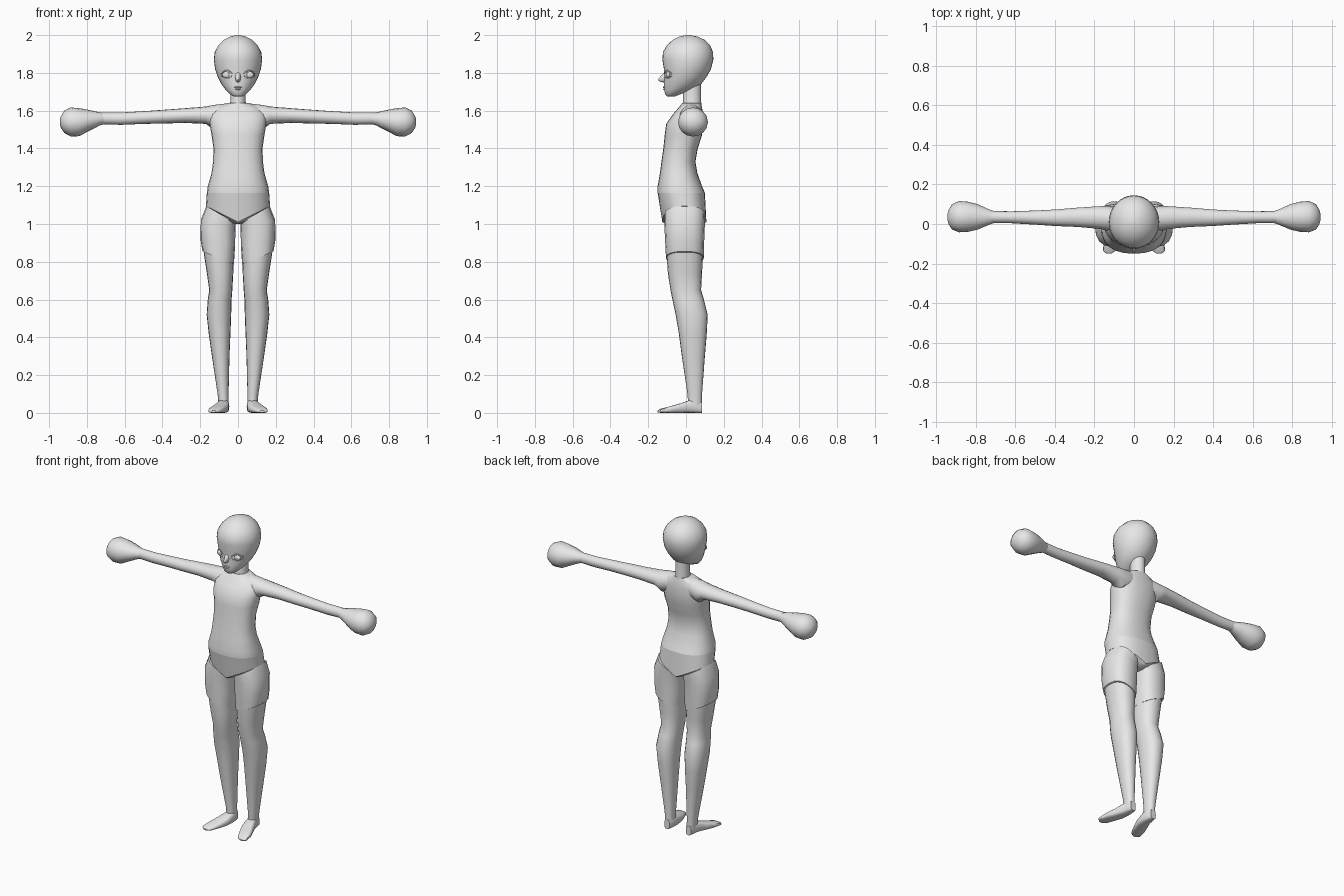
import bpy
import bmesh
from math import cos, sin, pi, radians, sqrt
from mathutils import Vector

# Remove the default object
default_cube = bpy.data.objects.get("Cube")
if default_cube:
    bpy.data.objects.remove(default_cube, do_unlink=True)

# Single plain body colour
clay = bpy.data.materials.new("light grey")
clay.use_nodes = True
clay.diffuse_color = (.8, .8, .8, 1)
clay.node_tree.nodes["Principled BSDF"].inputs["Base Color"].default_value = clay.diffuse_color


def finish(name, bm, sharp_angle):
    """Turn a bmesh into a shaded object."""
    bmesh.ops.recalc_face_normals(bm, faces=bm.faces)
    mesh = bpy.data.meshes.new(name)
    bm.to_mesh(mesh)
    bm.free()
    mesh.materials.append(clay)
    mesh.shade_smooth()
    mesh.set_sharp_from_angle(angle=radians(sharp_angle))
    obj = bpy.data.objects.new(name, mesh)
    bpy.context.scene.collection.objects.link(obj)
    return obj


def squash(value, power):
    """Round or square off a cross-section coordinate."""
    return abs(value) ** power * (1 if value >= 0 else -1)


def loft(name, axis, sections, side=1, count=24, power=1, sharp_angle=40):
    """Skin rings: position, low/high bounds on both cross axes, tilt, vee."""
    bm = bmesh.new()
    rings = []
    for position, a_low, a_high, b_low, b_high, *slant in sections:
        tilt, vee = (slant + [0, 0])[:2]
        ring = []
        for step in range(count):
            angle = 2 * pi * step / count
            u, v = squash(cos(angle), power), squash(sin(angle), power)
            a = (a_low + a_high) / 2 + u * (a_high - a_low) / 2
            b = (b_low + b_high) / 2 + v * (b_high - b_low) / 2
            along = position + tilt * u + vee * abs(u)
            point = {"x": (along, a, b), "y": (a, along, b), "z": (a, b, along)}[axis]
            ring.append(bm.verts.new((point[0] * side, point[1], point[2])))
        rings.append(ring)
    for lower, upper in zip(rings, rings[1:]):
        for i in range(count):
            j = (i + 1) % count
            bm.faces.new((lower[i], lower[j], upper[j], upper[i]))
    bm.faces.new(rings[0])
    bm.faces.new(rings[-1])
    return finish(name, bm, sharp_angle)


def centred(rows):
    """Expand half-width rows into symmetric ring bounds."""
    return [(z, -half, half, front, back, *rest) for z, half, front, back, *rest in rows]


def blob(name, centre, size):
    """Small smooth ellipsoid."""
    bm = bmesh.new()
    bmesh.ops.create_uvsphere(bm, u_segments=16, v_segments=10, radius=1)
    bmesh.ops.scale(bm, vec=Vector(size), verts=bm.verts)
    bmesh.ops.translate(bm, vec=Vector(centre), verts=bm.verts)
    return finish(name, bm, 60)


# Torso, from waistline to collar
loft("torso", "z", centred([
    (1.165, .165, -.15, .1),
    (1.2, .16, -.15, .085),
    (1.27, .14, -.138, .06),
    (1.33, .132, -.13, .05),
    (1.4, .13, -.12, .062),
    (1.47, .14, -.113, .085),
    (1.53, .15, -.105, .09),
    (1.58, .15, -.07, .09),
    (1.615, .12, -.04, .085),
    (1.64, .06, -.02, .08),
]), power=.85)

# Pelvis with high-cut leg line
loft("pelvis", "z", centred([
    (1.0, .035, -.08, .06),
    (1.0, .1, -.108, .09, 0, .04),
    (1.01, .17, -.125, .108, 0, .085),
    (1.165, .165, -.15, .1),
]), power=.85, sharp_angle=35)

loft("neck", "z", centred([
    (1.6, .05, -.025, .085),
    (1.65, .04, -.015, .08),
    (1.76, .042, -.015, .08),
]))

# Head, chin to crown
loft("head", "z", centred([
    (1.675, .022, -.1, -.06),
    (1.685, .04, -.11, -.035),
    (1.71, .065, -.115, .03),
    (1.74, .088, -.117, .08),
    (1.78, .108, -.115, .11),
    (1.82, .121, -.117, .132),
    (1.87, .128, -.125, .145),
    (1.91, .123, -.122, .143),
    (1.945, .105, -.102, .128),
    (1.975, .075, -.07, .098),
    (1.992, .042, -.035, .062),
    (2.0, .01, 0, .025),
]), count=32, sharp_angle=60)

# Face details
loft("nose", "y", [
    (-.147, -.003, .003, 1.76, 1.766),
    (-.132, -.009, .009, 1.752, 1.785),
    (-.1, -.02, .02, 1.745, 1.82),
], count=12, sharp_angle=60)
blob("upper_lip", (0, -.114, 1.724), (.02, .008, .005))
blob("lower_lip", (0, -.113, 1.714), (.016, .008, .005))


def face_depth(x):
    return .008 - .125 * sqrt(1 - (x / .119) ** 2)


def lash(name, side, height, rise, thickness):
    """Thin curved rim following the face."""
    curve = bpy.data.curves.new(name, "CURVE")
    curve.dimensions = "3D"
    curve.bevel_depth = thickness
    curve.bevel_resolution = 1
    line = curve.splines.new("POLY")
    line.points.add(8)
    for i, point in enumerate(line.points):
        t = i / 8
        x = .03 + .06 * t
        point.co = (side * x, face_depth(x), height + rise * sin(pi * t), 1)
    curve.materials.append(clay)
    obj = bpy.data.objects.new(name, curve)
    bpy.context.scene.collection.objects.link(obj)


for label, side in (("left", 1), ("right", -1)):
    # Closed eye
    blob(label + "_eyelid", (side * .058, -.094, 1.79), (.026, .012, .018))
    lash(label + "_upper_lash", side, 1.795, .018, .003)
    lash(label + "_lower_lash", side, 1.785, -.014, .002)

    # Arm running out into a mitten hand
    loft(label + "_arm", "x", [
        (.03, -.015, .075, 1.53, 1.642),
        (.13, -.035, .092, 1.5, 1.63),
        (.17, -.025, .09, 1.53, 1.622),
        (.28, -.015, .083, 1.535, 1.613),
        (.4, -.01, .073, 1.532, 1.604),
        (.5, -.003, .068, 1.53, 1.597),
        (.62, .004, .064, 1.525, 1.59),
        (.72, .004, .066, 1.528, 1.59),
    ], side, count=16)
    loft(label + "_hand", "x", [
        (.7, .008, .062, 1.533, 1.585),
        (.735, -.005, .075, 1.52, 1.592),
        (.79, -.028, .1, 1.492, 1.604),
        (.84, -.04, .113, 1.465, 1.613),
        (.885, -.042, .116, 1.463, 1.617),
        (.92, -.028, .1, 1.482, 1.6),
        (.938, 0, .07, 1.51, 1.57),
        (.943, .02, .05, 1.53, 1.555),
    ], side, count=16, sharp_angle=50)

    # Thigh piece with slanted hems
    loft(label + "_thigh", "z", [
        (.82, .022, .188, -.106, .094, .035),
        (.9, .015, .198, -.11, .096, .015),
        (1.0, .014, .197, -.115, .1, .02),
        (1.05, .012, .168, -.115, .102, .045),
    ], side, count=16, power=.8, sharp_angle=35)

    # Lower leg
    loft(label + "_leg", "z", [
        (.03, .05, .102, .012, .085),
        (.1, .05, .108, .008, .085),
        (.3, .045, .138, -.022, .1),
        (.42, .04, .155, -.038, .11),
        (.52, .036, .166, -.055, .115),
        (.6, .034, .16, -.072, .095),
        (.65, .03, .152, -.082, .08),
        (.74, .025, .165, -.096, .085),
        (.85, .022, .182, -.104, .09),
    ], side, count=20, power=.9)

    # Foot turned slightly outward
    loft(label + "_foot", "y", [
        (-.15, .115, .14, .003, .012),
        (-.135, .093, .158, 0, .022),
        (-.08, .068, .15, 0, .036),
        (-.03, .05, .13, 0, .05),
        (.02, .046, .11, 0, .068),
        (.06, .049, .102, 0, .07),
        (.085, .058, .095, 0, .06),
    ], side, count=16, power=.65)
